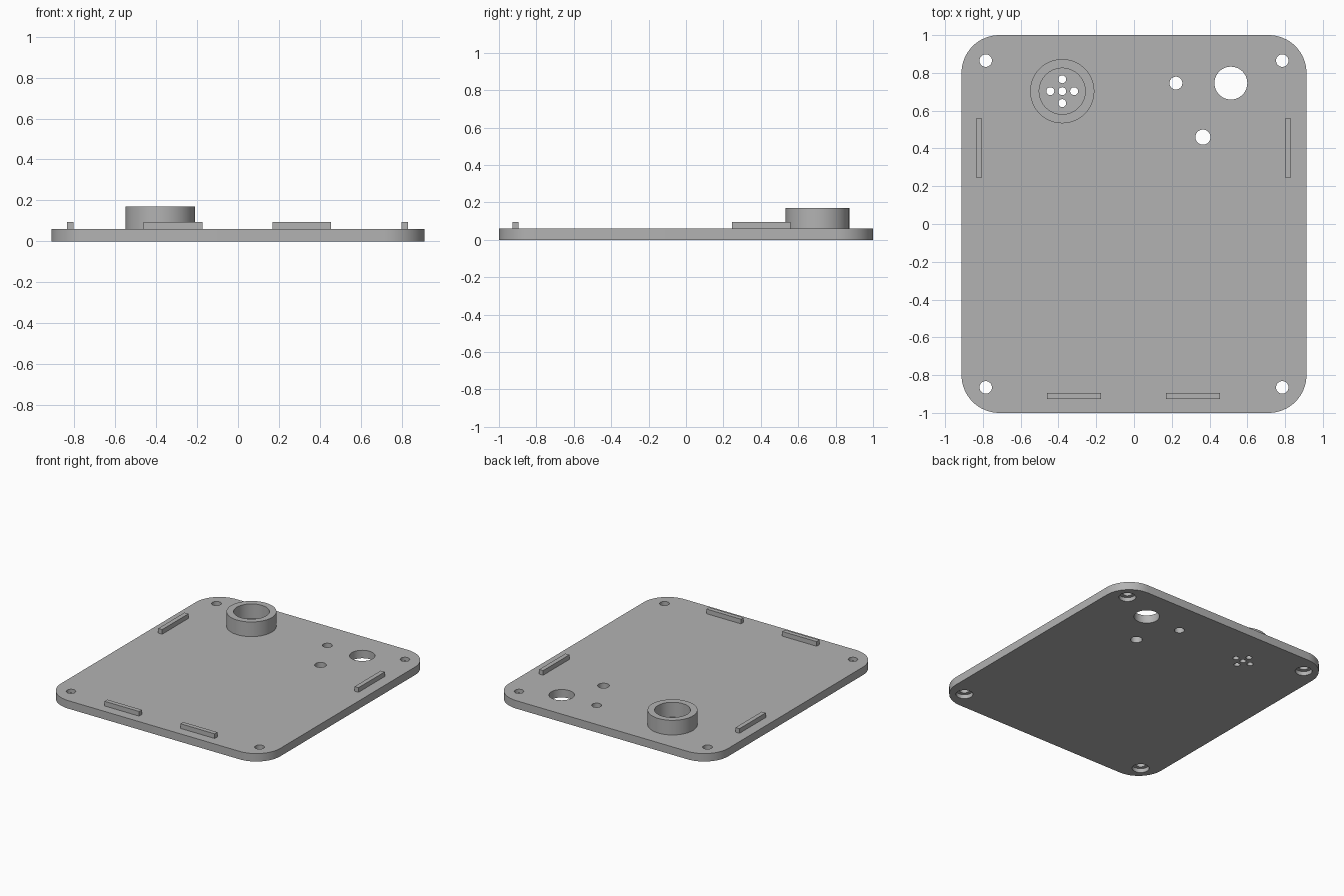
import bpy, bmesh
from math import sin, cos, pi

cube = bpy.data.objects.get("Cube")
if cube:
    bpy.data.objects.remove(cube, do_unlink=True)

THICK = 0.06      # panel thickness
BORE = 0.03       # depth of the screw recesses
HALF_X, HALF_Y, CORNER = 0.913, 1.0, 0.2

grey = bpy.data.materials.new("plain grey")
grey.use_nodes = True
colour = (0.45, 0.45, 0.45, 1)
grey.diffuse_color = colour
grey.node_tree.nodes["Principled BSDF"].inputs["Base Color"].default_value = colour


def add_object(name, bm):
    bmesh.ops.recalc_face_normals(bm, faces=bm.faces[:])
    mesh = bpy.data.meshes.new(name)
    bm.to_mesh(mesh)
    bm.free()
    mesh.materials.append(grey)
    obj = bpy.data.objects.new(name, mesh)
    bpy.context.collection.objects.link(obj)
    return obj


def smooth(obj):
    bpy.ops.object.select_all(action="DESELECT")
    obj.select_set(True)
    bpy.context.view_layer.objects.active = obj
    bpy.ops.object.shade_smooth_by_angle(angle=pi / 6)


def arc(cx, cy, r, start, sweep, n):
    return [(cx + r * cos(start + sweep * i / n), cy + r * sin(start + sweep * i / n))
            for i in range(n + 1)]


def prism(bm, outline, z0, z1):
    face = bm.faces.new([bm.verts.new((x, y, z0)) for x, y in outline])
    new = bmesh.ops.extrude_face_region(bm, geom=[face])["geom"]
    for v in new:
        if isinstance(v, bmesh.types.BMVert):
            v.co.z = z1


def cylinder(bm, x, y, r, z0, z1, n=40):
    prism(bm, arc(x, y, r, 0, 2 * pi, n)[:-1], z0, z1)


def cut(target, holes):
    """Subtract a list of (x, y, radius, bottom, top) cylinders."""
    bm = bmesh.new()
    for hole in holes:
        cylinder(bm, *hole)
    cutter = add_object("hole_cutter", bm)
    cutter.hide_render = True
    mod = target.modifiers.new("holes", "BOOLEAN")
    mod.operation, mod.solver, mod.object = "DIFFERENCE", "EXACT", cutter
    bpy.context.view_layer.objects.active = target
    bpy.ops.object.modifier_apply(modifier=mod.name)
    bpy.data.objects.remove(cutter, do_unlink=True)


# Panel with rounded corners
outline = []
for i, (sx, sy) in enumerate([(1, 1), (-1, 1), (-1, -1), (1, -1)]):
    outline += arc(sx * (HALF_X - CORNER), sy * (HALF_Y - CORNER), CORNER, i * pi / 2, pi / 2, 16)
bm = bmesh.new()
prism(bm, outline, 0, THICK)
panel = add_object("panel", bm)

# Through holes: screws, speaker grille, window and two indicators
screws = [(sx * 0.785, sy * 0.865) for sx in (-1, 1) for sy in (-1, 1)]
RING_X, RING_Y, STEP = -0.38, 0.703, 0.063
grille = [(RING_X + dx * STEP, RING_Y + dy * STEP)
          for dx, dy in [(0, 0), (1, 0), (-1, 0), (0, 1), (0, -1)]]
holes = [(x, y, 0.033) for x, y in screws] + [(x, y, 0.021) for x, y in grille]
holes += [(0.513, 0.746, 0.087), (0.222, 0.746, 0.034), (0.365, 0.46, 0.04)]
cut(panel, [(x, y, r, -0.1, 0.2) for x, y, r in holes])

# Wider screw recesses on the underside
cut(panel, [(x, y, 0.058, -0.1, BORE) for x, y in screws])
smooth(panel)

# Raised ring around the grille
bm = bmesh.new()
cylinder(bm, RING_X, RING_Y, 0.17, THICK, 0.17, 64)
ring = add_object("grille_ring", bm)
cut(ring, [(RING_X, RING_Y, 0.122, 0, 0.3, 64)])
smooth(ring)

# Locating tabs: name, centre x, centre y, size x, size y
LONG, THIN = 0.312, 0.033
for name, x, y, sx, sy in [("right_tab", -0.82, 0.402, THIN, LONG),
                           ("left_tab", 0.815, 0.402, THIN, LONG),
                           ("front_right_tab", -0.318, -0.911, 0.287, THIN),
                           ("front_left_tab", 0.312, -0.911, 0.287, THIN)]:
    bm = bmesh.new()
    prism(bm, [(x + a * sx / 2, y + b * sy / 2)
               for a, b in [(-1, -1), (1, -1), (1, 1), (-1, 1)]], THICK, 0.095)
    add_object(name, bm)
